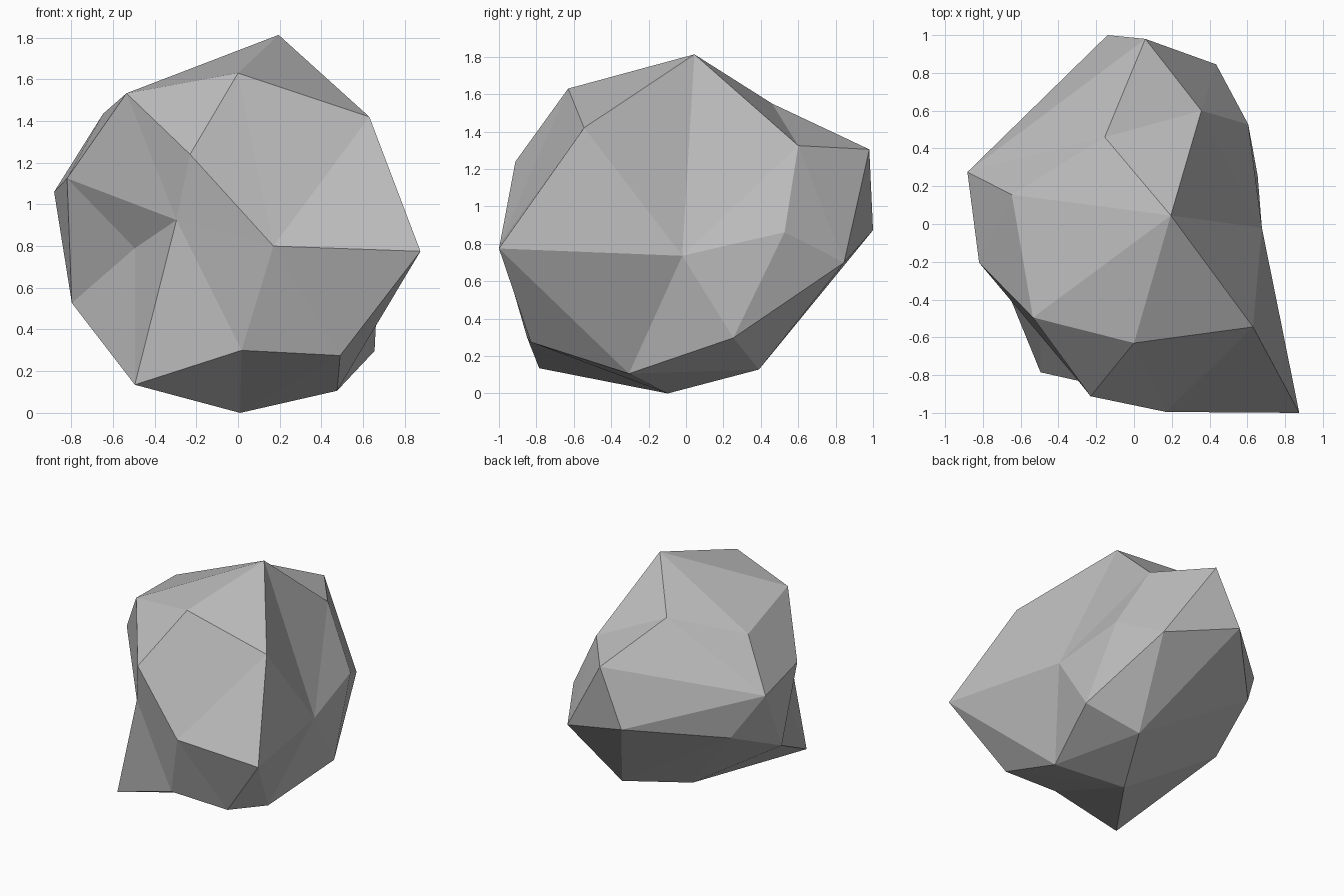
import bpy, bmesh

# Corner points of the boulder, numbered from 1
corners = [
    (.195, .045, 1.813), (0, -.63, 1.63), (-.535, -.495, 1.533), (.63, -.545, 1.42),
    (-.23, -.912, 1.24), (.875, -1, .775), (.17, -.995, .8), (-.295, -.83, .925),
    (-.82, -.205, 1.125), (-.882, .275, 1.06), (-.647, .155, 1.435), (-.495, -.45, .79),
    (-.797, -.045, .527), (-.495, -.785, .135), (.017, -.85, .3), (.49, -.83, .275),
    (.475, -.305, .106), (.01, -.098, 0), (.655, .253, .297), (.677, -.02, .736),
    (.357, .6, 1.325), (-.155, .46, 1.55), (.06, .98, 1.305), (-.14, 1, .873),
    (.435, .845, .7), (.605, .527, .862), (.28, .39, .128), (-.69, .435, .74)]

# Facets fan around these hub corners
hubs = {1: (2, 3, 11, 22, 21, 20, 4), 7: (2, 5, 8, 15, 16, 6, 4),
        9: (3, 8, 12, 13, 10, 11), 14: (8, 15, 18, 13, 12),
        17: (16, 18, 27, 19, 20, 6), 23: (22, 10, 24, 25, 21),
        26: (20, 21, 25, 19), 28: (24, 10, 13, 18, 27)}
# Facets that fill the gaps between the fans
fillers = [(3, 2, 5), (3, 5, 8), (4, 6, 20), (10, 11, 22),
           (15, 16, 18), (19, 25, 27), (24, 25, 27)]

bm = bmesh.new()
v = [bm.verts.new(c) for c in corners]
facets = [(h, a, b) for h, ring in hubs.items()
          for a, b in zip(ring, ring[1:] + ring[:1])] + fillers
for f in facets:
    bm.faces.new([v[i - 1] for i in f])
bmesh.ops.recalc_face_normals(bm, faces=bm.faces[:])

mesh = bpy.data.meshes.new("boulder")
bm.to_mesh(mesh)
bm.free()

# Plain grey stone
stone = bpy.data.materials.new("grey stone")
stone.diffuse_color = (.5, .5, .5, 1)
mesh.materials.append(stone)
bpy.context.collection.objects.link(bpy.data.objects.new("boulder", mesh))
